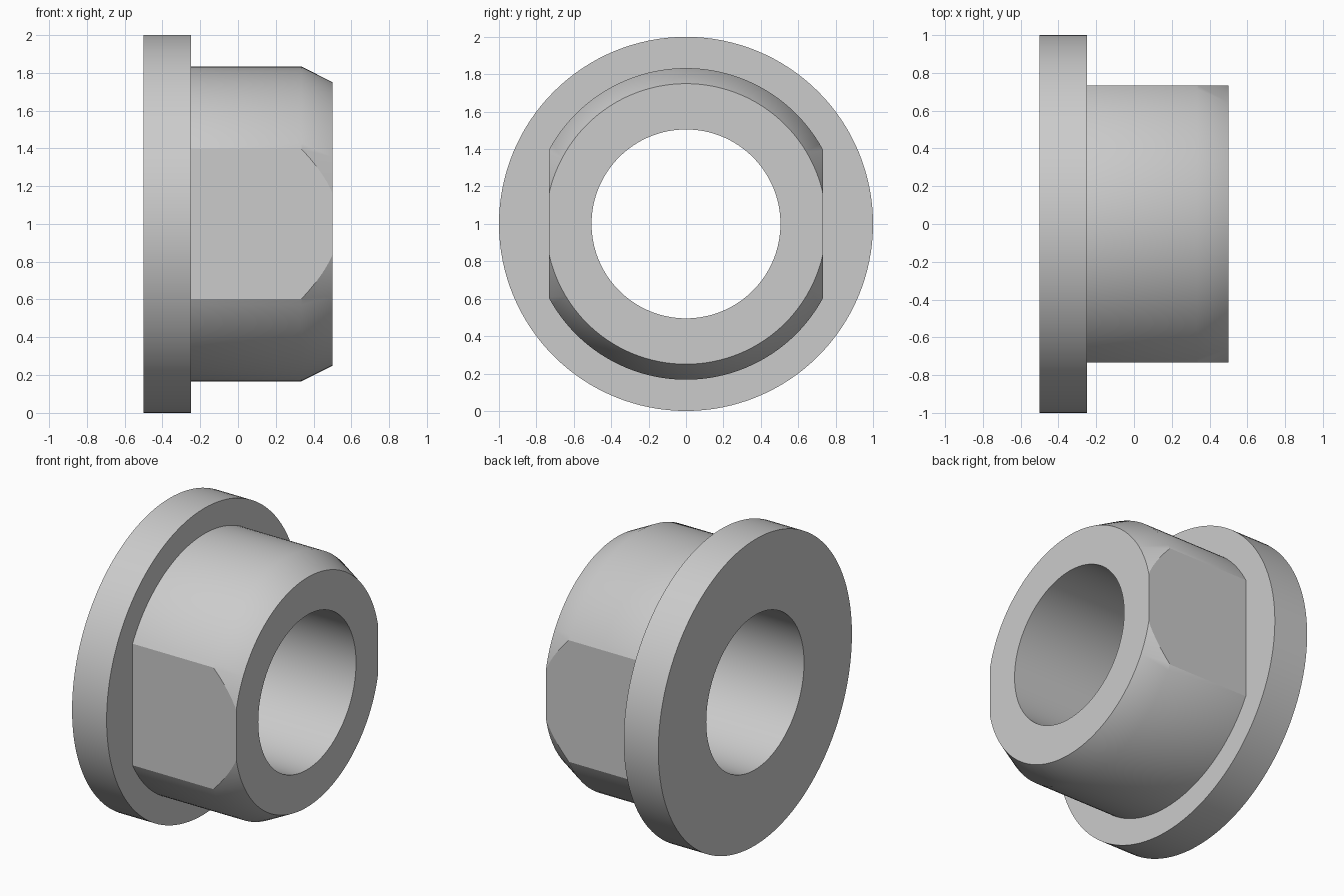
import bpy, bmesh, math
from mathutils import Vector

cube = bpy.data.objects.get("Cube")
if cube:
    bpy.data.objects.remove(cube)

SEGMENTS = 128
CENTRE = Vector((0, 0, 1))
BORE = 0.505
FLAT_Y = 0.732

grey = bpy.data.materials.new("plain grey")
grey.use_nodes = True
colour = (0.6, 0.6, 0.6, 1)
grey.diffuse_color = colour
grey.node_tree.nodes["Principled BSDF"].inputs["Base Color"].default_value = colour


def lathe(profile):
    """Revolve a closed (x, radius) profile about the bore axis."""
    bm = bmesh.new()
    verts = [bm.verts.new(CENTRE + Vector((x, 0, r))) for x, r in profile]
    edges = [bm.edges.new((v, verts[i - 1])) for i, v in enumerate(verts)]
    bmesh.ops.spin(bm, geom=verts + edges, cent=CENTRE, axis=(1, 0, 0),
                   angle=math.tau, steps=SEGMENTS)
    bmesh.ops.remove_doubles(bm, verts=bm.verts, dist=0.0001)
    bmesh.ops.recalc_face_normals(bm, faces=bm.faces)
    return bm


def finish(name, bm):
    """Smooth the curved faces, keep the corners sharp and make the object."""
    bm.normal_update()
    for face in bm.faces:
        face.smooth = abs(face.normal.x) < 0.99 and len(face.verts) < 10
    for edge in bm.edges:
        edge.smooth = (all(f.smooth for f in edge.link_faces)
                       and edge.calc_face_angle(0) < math.radians(30))
    mesh = bpy.data.meshes.new(name)
    bm.to_mesh(mesh)
    bm.free()
    mesh.materials.append(grey)
    obj = bpy.data.objects.new(name, mesh)
    bpy.context.collection.objects.link(obj)


# Flange ring
finish("flange", lathe([(-0.5, BORE), (-0.5, 1), (-0.25, 1), (-0.25, BORE)]))

# Chamfered barrel with a flat on each side
barrel = lathe([(-0.25, BORE), (-0.25, 0.833), (0.335, 0.833),
                (0.5, 0.75), (0.5, BORE)])
for side in (1, -1):
    cut = bmesh.ops.bisect_plane(
        barrel, geom=barrel.verts[:] + barrel.edges[:] + barrel.faces[:],
        plane_co=(0, side * FLAT_Y, 0), plane_no=(0, side, 0), clear_outer=True)
    rim = [e for e in cut["geom_cut"] if isinstance(e, bmesh.types.BMEdge)]
    bmesh.ops.holes_fill(barrel, edges=rim, sides=0)
bmesh.ops.recalc_face_normals(barrel, faces=barrel.faces)

# Open the hidden end that sits against the flange
hidden = [f for f in barrel.faces if f.normal.x < -0.99]
bmesh.ops.delete(barrel, geom=hidden, context="FACES")
finish("barrel", barrel)
